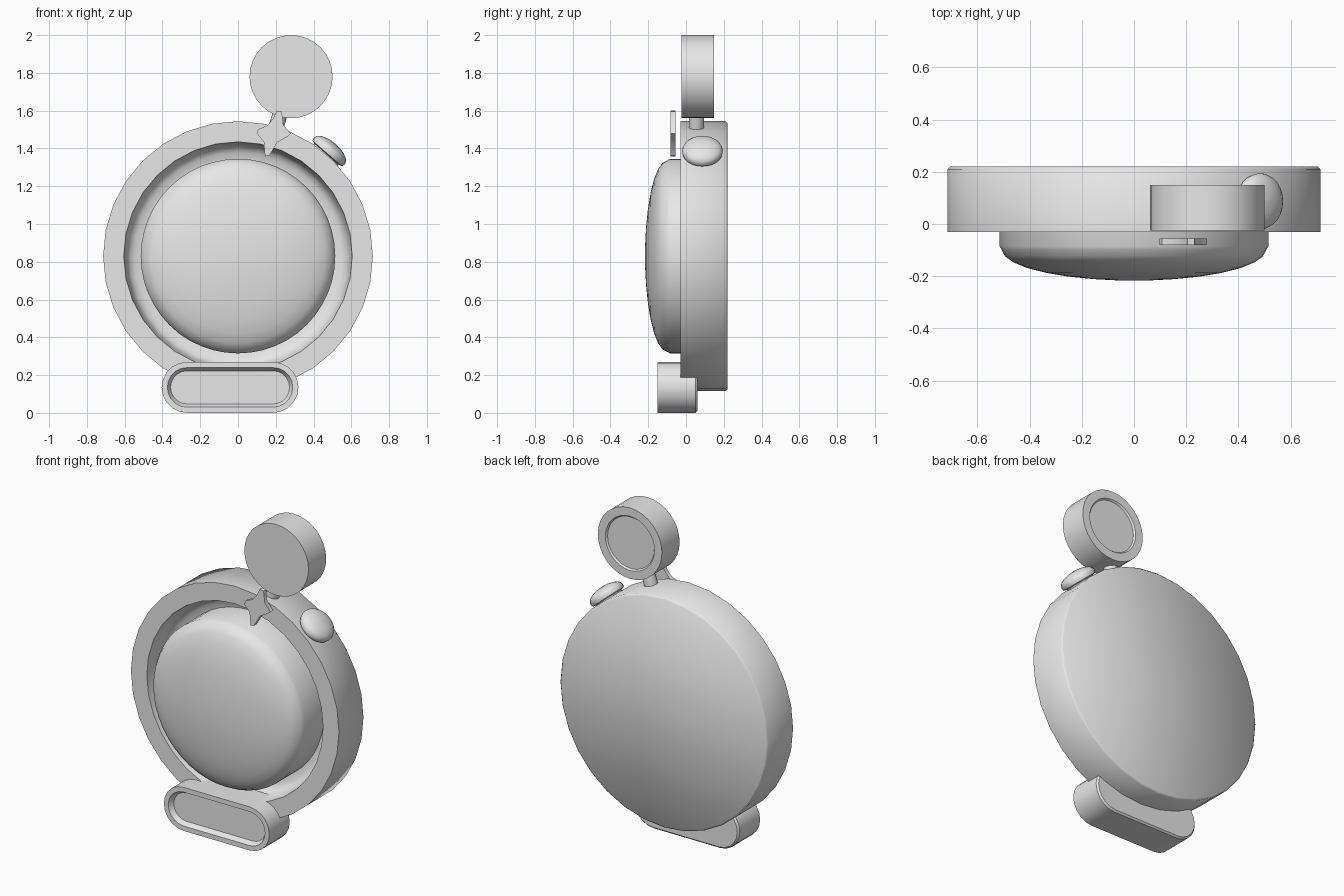
import bpy, bmesh, math
from mathutils import Vector

if "Cube" in bpy.data.objects:
    bpy.data.objects.remove(bpy.data.objects["Cube"])

grey = bpy.data.materials.new("plain grey")
grey.diffuse_color = (0.8, 0.8, 0.8, 1)
grey.use_nodes = True
grey.node_tree.nodes["Principled BSDF"].inputs["Base Color"].default_value = grey.diffuse_color


def finish(name, bm, angle=35):
    bmesh.ops.recalc_face_normals(bm, faces=bm.faces)
    me = bpy.data.meshes.new(name)
    bm.to_mesh(me)
    bm.free()
    me.materials.append(grey)
    ob = bpy.data.objects.new(name, me)
    bpy.context.collection.objects.link(ob)
    bpy.ops.object.select_all(action='DESELECT')
    ob.select_set(True)
    bpy.context.view_layer.objects.active = ob
    bpy.ops.object.shade_smooth_by_angle(angle=math.radians(angle))
    return ob


def loft(name, loops, angle=35):
    """Skin a list of closed point loops and cap both ends."""
    bm = bmesh.new()
    rings = [[bm.verts.new(p) for p in loop] for loop in loops]
    n = len(rings[0])
    for a, b in zip(rings, rings[1:]):
        for i in range(n):
            j = (i + 1) % n
            bm.faces.new((a[i], a[j], b[j], b[i]))
    bm.faces.new(rings[0])
    bm.faces.new(rings[-1])
    return finish(name, bm, angle)


def lathe(name, profile, origin, axis=(0, 1, 0), segs=32, angle=35):
    """Turn (radius, distance along axis) pairs around an axis."""
    o, w = Vector(origin), Vector(axis).normalized()
    u = Vector((1, 0, 0)) if abs(w.y) > 0.9 else Vector((0, 1, 0))
    v = w.cross(u)
    turns = [2 * math.pi * i / segs for i in range(segs)]
    return loft(name, [[o + w * d + (u * math.cos(t) + v * math.sin(t)) * r
                        for t in turns] for r, d in profile], angle)


def stadium(inset, y, cx=-0.042, cz=0.135, half=0.362, rad=0.135, n=10):
    """Rounded bar outline in the xz plane."""
    r, s = rad - inset, half - rad
    pts = []
    for side, start in ((1, -math.pi / 2), (-1, math.pi / 2)):
        for i in range(n + 1):
            t = start + math.pi * i / n
            pts.append((cx + side * s + r * math.cos(t), y, cz + r * math.sin(t)))
    return pts


CZ = 0.83

# round case with a hollow front and a softened back rim
lathe("case", [(0.50, 0.11), (0.55, 0.10), (0.575, 0.085), (0.59, 0.06),
               (0.605, -0.03), (0.714, -0.03), (0.714, 0.21), (0.704, 0.22)],
      (0, 0, CZ), angle=50)

# domed lens
dome = [(0.515, 0.13), (0.515, -0.085), (0.508, -0.098)]
dome += [(0.505 * math.cos(t), -0.1 - 0.117 * math.sin(t))
         for t in (math.radians(a) for a in (12, 24, 36, 48, 60, 72, 82, 89))]
lathe("dome", dome, (0, 0, CZ), segs=48, angle=50)

# push button on the upper right rim
a = math.radians(49)
out = (math.cos(a), 0, math.sin(a))
cap = [(0.085, 0.66), (0.085, 0.715), (0.104, 0.72), (0.108, 0.738)]
cap += [(0.106 * math.cos(t), 0.742 + 0.045 * math.sin(t))
        for t in (math.radians(d) for d in (15, 32, 50, 68, 86))]
lathe("button", cap, (0, 0.087, CZ), out, 24, 50)

# upper disc with a shallow recess in its back, and its stem
lathe("top_disc", [(0.22, -0.025), (0.22, 0.149), (0.168, 0.149), (0.160, 0.139)],
      (0.281, 0, 1.78))
lathe("disc_stem", [(0.04, 0.66), (0.04, 0.82)], (0, 0.055, CZ), (0.281, 0, 0.95), 16)

# four-pointed star plate in front of the rim
star = [(0.187, 1.56), (0.205, 1.60), (0.232, 1.595), (0.24, 1.525), (0.28, 1.478),
        (0.262, 1.463), (0.208, 1.432), (0.166, 1.362), (0.143, 1.358), (0.136, 1.437),
        (0.098, 1.48), (0.108, 1.502), (0.156, 1.522)]
loft("star", [[(x, y, z) for x, z in star] for y in (-0.081, -0.055)])

# foot bar with a recessed front panel and a softened back edge
loft("foot", [stadium(0.047, -0.12), stadium(0.03, -0.15), stadium(0, -0.15),
              stadium(0, 0.05), stadium(0.01, 0.06)])
